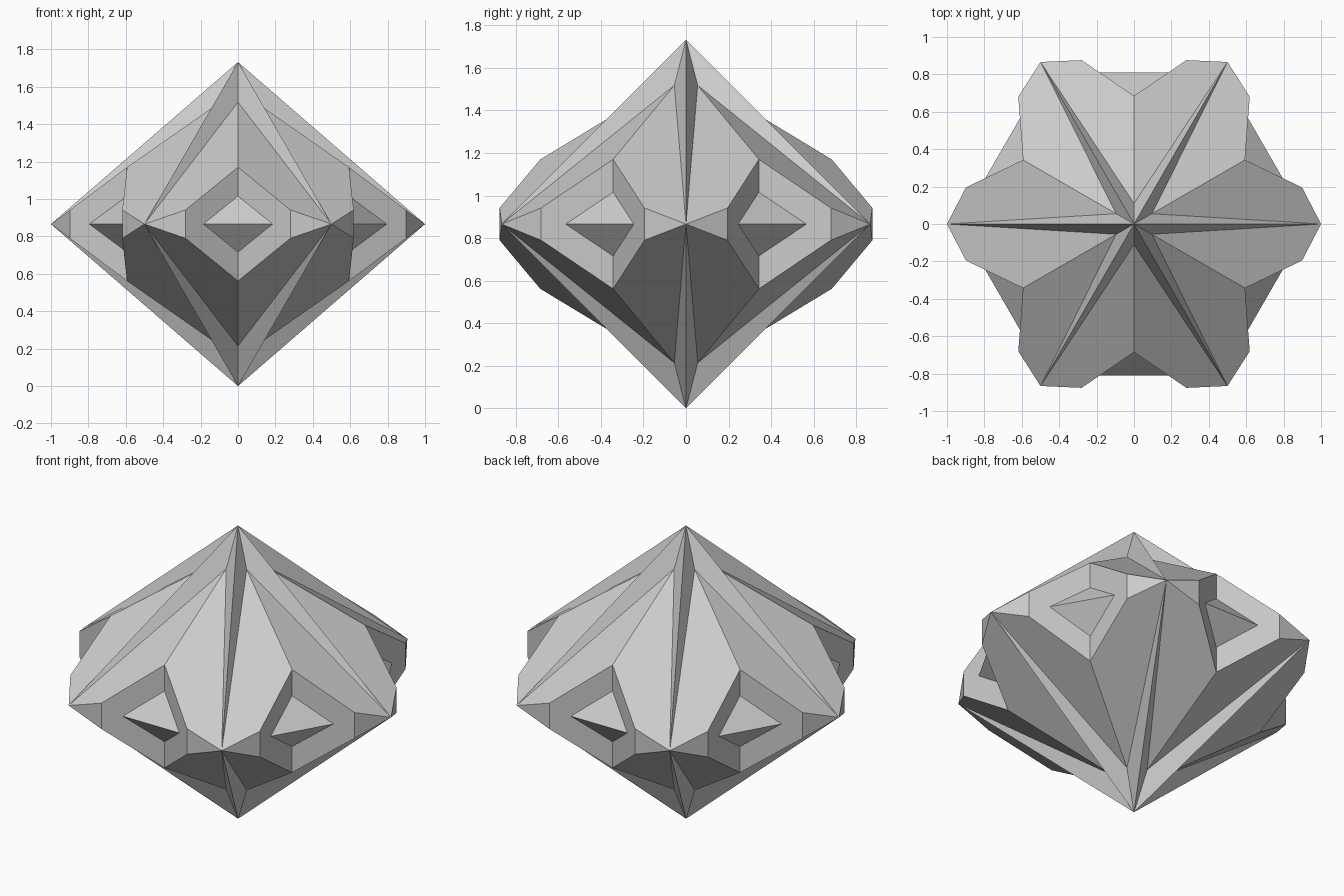
import bpy, bmesh, math
from mathutils import Vector, Matrix

if "Cube" in bpy.data.objects:
    bpy.data.objects.remove(bpy.data.objects["Cube"])

H = math.sqrt(3) / 2          # equator height; the solid is mirrored about it

# Key points of one quarter of the front sector (x >= 0, z above equator)
apex = (0, 0, H)
tip = (0.5, -H, 0)
groove = (0, -0.11, 0.652)    # top of the fold between two ridges
notch = (0, -0.685, 0.304)    # top of the V-shaped notch
rim = (0.28, -0.876, 0.076)   # outer corner of the notch
rim_mid = (0.28, -0.876, 0)
stud_top = (0, -0.685, 0.15)  # wedge stud sitting in the notch
stud_end = (0.185, -0.811, 0)
stud_mid = (0, -0.811, 0)

faces = [
    (apex, groove, tip),                              # ridge flank
    (groove, notch, rim, tip),                        # petal
    (tip, rim, rim_mid),                              # end facet
    (notch, stud_top, stud_end, rim_mid, rim),        # notch wall
    (stud_top, stud_mid, stud_end),                   # stud
]

bm = bmesh.new()
# Mirror the quarter left/right and up/down, then repeat it six times
for k in range(6):
    rot = Matrix.Rotation(k * math.pi / 3, 3, 'Z')
    for sx in (1, -1):
        for sz in (1, -1):
            for f in faces:
                pts = [rot @ Vector((x * sx, y, z * sz)) for x, y, z in f]
                if sx * sz < 0:
                    pts.reverse()
                bm.faces.new([bm.verts.new(p + Vector((0, 0, H))) for p in pts])

bmesh.ops.remove_doubles(bm, verts=bm.verts, dist=1e-4)
bmesh.ops.recalc_face_normals(bm, faces=bm.faces)
# Join the coplanar halves into clean facets
bmesh.ops.dissolve_limit(bm, angle_limit=math.radians(0.5),
                         verts=bm.verts, edges=bm.edges)

mesh = bpy.data.meshes.new("faceted_star")
bm.to_mesh(mesh)
bm.free()
bpy.context.collection.objects.link(bpy.data.objects.new("faceted_star", mesh))
